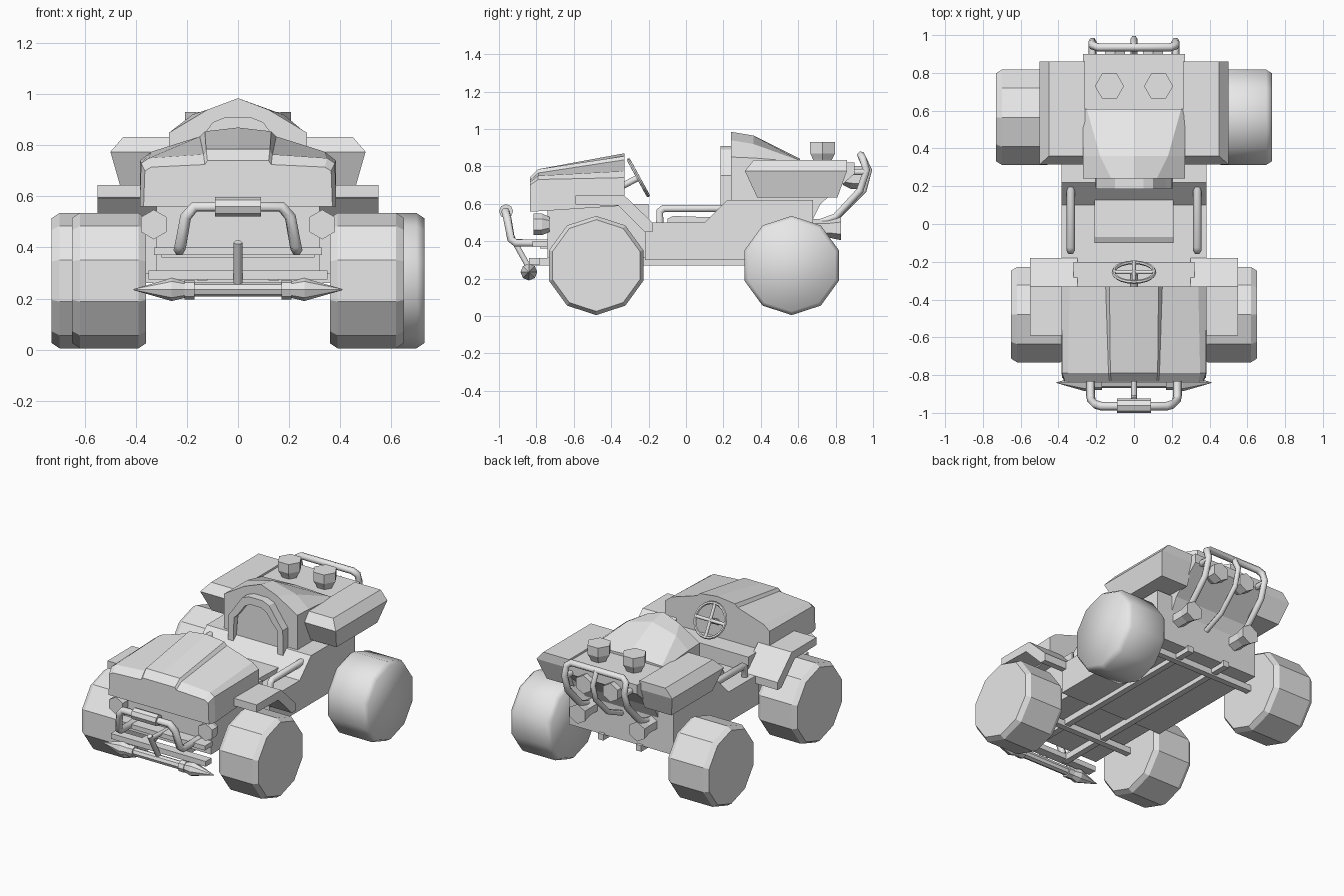
import bpy, bmesh, math
from mathutils import Vector

cube = bpy.data.objects.get("Cube")
if cube:
    bpy.data.objects.remove(cube)

grey = bpy.data.materials.new("plain_grey")
grey.use_nodes = True
grey.diffuse_color = (0.8, 0.8, 0.8, 1)
grey.node_tree.nodes["Principled BSDF"].inputs["Base Color"].default_value = (0.8, 0.8, 0.8, 1)


def loft(name, rings):
    """Skin a closed solid through rings of equal point count."""
    bm = bmesh.new()
    rows = [[bm.verts.new(p) for p in ring] for ring in rings]
    n = len(rows[0])
    for a, b in zip(rows, rows[1:]):
        for i in range(n):
            j = (i + 1) % n
            bm.faces.new((a[i], a[j], b[j], b[i]))
    bm.faces.new(rows[0])
    bm.faces.new(rows[-1])
    bmesh.ops.recalc_face_normals(bm, faces=bm.faces)
    mesh = bpy.data.meshes.new(name)
    bm.to_mesh(mesh)
    bm.free()
    mesh.materials.append(grey)
    obj = bpy.data.objects.new(name, mesh)
    bpy.context.collection.objects.link(obj)
    return obj


def side_prism(name, profile, x0, x1):
    return loft(name, [[(x, y, z) for y, z in profile] for x in (x0, x1)])


def box(name, x0, x1, y0, y1, z0, z1):
    return side_prism(name, [(y0, z0), (y1, z0), (y1, z1), (y0, z1)], x0, x1)


def section(y, half):
    """Mirror a right-hand outline (top centre first) into a full ring."""
    return [(x, y, z) for x, z in half] + [(-x, y, z) for x, z in reversed(half) if x]


def turned(name, origin, axis, stations, sides):
    """Round part: (distance, radius) stations along an axis."""
    a = Vector(axis).normalized()
    up = Vector((0, 0, 1))
    u = Vector((1, 0, 0)) if abs(a.z) > 0.99 else (up - a * a.z).normalized()
    v = a.cross(u)
    rings = []
    for d, r in stations:
        c = Vector(origin) + a * d
        rings.append([c + r * (u * math.cos(t) + v * math.sin(t))
                      for t in (2 * math.pi * i / sides for i in range(sides))])
    return loft(name, rings)


def tube(name, points, radius):
    curve = bpy.data.curves.new(name, "CURVE")
    curve.dimensions = "3D"
    curve.bevel_depth = radius
    curve.bevel_resolution = 1
    curve.use_fill_caps = True
    spline = curve.splines.new("POLY")
    spline.points.add(len(points) - 1)
    for p, co in zip(spline.points, points):
        p.co = (*co, 1)
    temp = bpy.data.objects.new(name + "_path", curve)
    bpy.context.collection.objects.link(temp)
    deps = bpy.context.evaluated_depsgraph_get()
    mesh = bpy.data.meshes.new_from_object(temp.evaluated_get(deps))
    bpy.data.objects.remove(temp)
    mesh.materials.clear()
    mesh.materials.append(grey)
    obj = bpy.data.objects.new(name, mesh)
    bpy.context.collection.objects.link(obj)
    return obj


def mirrored(points):
    return points + [(-x, y, z) for x, y, z in reversed(points)]


# Wheels, ten-sided with chamfered rims
for side, s in (("left", 1), ("right", -1)):
    for end, y, inner, outer in (("front", -0.48, 0.36, 0.65), ("rear", 0.565, 0.43, 0.73)):
        w = outer - inner
        wheel = turned(f"{end}_{side}_wheel", (s * inner, y, 0.27), (s, 0, 0),
                       [(0, 0.245), (0.03, 0.265), (w - 0.03, 0.265), (w, 0.245)], 10)
        if end == "rear" and s == 1:
            wheel.data.shade_smooth()

# Chassis: axles, rails and floor tub
for end, y, x in (("front", -0.48, 0.4), ("rear", 0.565, 0.5)):
    box(end + "_axle", -x, x, y - 0.02, y + 0.02, 0.26, 0.3)
for side, s in (("left", 1), ("right", -1)):
    box(side + "_rail", s * 0.12, s * 0.16, -0.82, 0.7, 0.27, 0.31)
box("front_cross_beam", -0.35, 0.35, -0.84, -0.78, 0.275, 0.31)
side_prism("floor_tub", [(-0.22, 0.3), (-0.22, 0.5), (0.1, 0.5), (0.22, 0.62),
                         (0.68, 0.62), (0.68, 0.3)], -0.385, 0.385)
box("engine_block", -0.32, 0.32, -0.74, -0.2, 0.31, 0.6)
box("floor_pan_edge", -0.3, 0.3, -0.78, -0.74, 0.36, 0.4)

# Hood with a raised centre panel
loft("hood", [
    section(-0.835, [(0, .74), (.12, .74), (.13, .725), (.34, .715), (.365, .70), (.37, .56)]),
    section(-0.79, [(0, .785), (.125, .785), (.135, .765), (.35, .75), (.38, .73), (.385, .56)]),
    section(-0.33, [(0, .87), (.13, .855), (.15, .835), (.34, .775), (.385, .74), (.385, .59)]),
])

# Per-side body parts
for side, s in (("left", 1), ("right", -1)):
    side_prism(side + "_front_fender",
               [(-0.59, 0.595), (-0.59, 0.645), (-0.33, 0.645), (-0.18, 0.5),
                (-0.18, 0.45), (-0.22, 0.45), (-0.36, 0.59)], s * 0.3, s * 0.55)
    rings = []
    for z, x, y0, y1 in ((0.635, 0.46, 0.38, 0.81), (0.775, 0.5, 0.315, 0.86), (0.833, 0.45, 0.36, 0.86)):
        rings.append([(s * 0.26, y0, z), (s * x, y0, z), (s * x, y1, z), (s * 0.26, y1, z)])
    loft(side + "_side_pod", rings)
    tube(side + "_grab_rail", [(s * .335, -.14, .47), (s * .335, -.14, .56), (s * .335, -.12, .575),
                               (s * .335, 0.25, .575)], 0.023)
    turned(side + "_headlight", (s * 0.33, -0.73, 0.49), (0, -1, 0),
           [(0, 0.04), (0.04, 0.058), (0.085, 0.058)], 6)
    turned(side + "_deck_lamp", (s * 0.13, 0.73, 0.81), (0, 0, 1),
           [(0, 0.045), (0.03, 0.06), (0.06, 0.077), (0.12, 0.077)], 6)
    turned(side + "_upper_rear_lamp", (s * 0.1, 0.84, 0.74), (0, 1, 0),
           [(0, 0.04), (0.04, 0.06), (0.1, 0.062)], 6)
    turned(side + "_lower_rear_lamp", (s * 0.22, 0.66, 0.47), (0, 1, 0),
           [(0, 0.05), (0.1, 0.05), (0.17, 0.065)], 6)

# Rear deck and faired hump
side_prism("rear_deck", [(0.24, 0.5), (0.24, 0.82), (0.9, 0.82), (0.9, 0.76), (0.72, 0.6), (0.67, 0.5)],
           -0.27, 0.27)
loft("rear_hump", [
    section(0.24, [(0, .985), (.12, .94), (.27, .85), (.27, .78)]),
    section(0.36, [(0, .965), (.18, .92), (.27, .845), (.27, .78)]),
    section(0.61, [(0, .84), (.25, .83), (.27, .825), (.27, .78)]),
])

# Seat: cushion, padded back and arched frame
side_prism("seat_cushion", [(-0.1, 0.49), (-0.1, 0.52), (-0.07, 0.535), (0.22, 0.525), (0.22, 0.49)], -0.21, 0.21)
arch = [(0, .87), (.08, .85), (.15, .76), (.17, .52)]
loft("seat_back", [section(0.215, arch), section(0.25, arch)])
outer = [(.205, .5), (.2, .75), (.17, .79), (.1, .89), (.05, .91)]
inner = [(.165, .5), (.16, .74), (.13, .77), (.08, .84), (.04, .86)]
for i in range(len(outer) - 1):
    quad = [outer[i], outer[i + 1], inner[i + 1], inner[i]]
    for side, s in (("left", 1), ("right", -1)):
        loft(f"{side}_seat_frame_{i + 1}", [[(s * x, y, z) for x, z in quad] for y in (0.185, 0.25)])
box("seat_frame_crown", -0.05, 0.05, 0.185, 0.25, 0.86, 0.91)

# Steering wheel and column
hub = Vector((0, -0.255, 0.74))
down = Vector((0, 0.48, -0.877))
tilt = math.atan2(0.877, 0.48)
bpy.ops.mesh.primitive_torus_add(location=hub, rotation=(-tilt, 0, 0), major_segments=20,
                                 minor_segments=6, major_radius=0.108, minor_radius=0.01)
rim = bpy.context.object
rim.name = "steering_rim"
rim.data.materials.append(grey)
for name, d in (("vertical", down), ("horizontal", Vector((1, 0, 0)))):
    tube(name + "_steering_spoke", [hub - d * 0.105, hub + d * 0.105], 0.011)
tube("steering_column", [(0, -0.35, 0.69), hub], 0.02)

# Front bumper hoop with centre sleeve
tube("front_bumper", mirrored([(.23, -.74, .39), (.23, -.91, .39), (.225, -.935, .41), (.205, -.955, .52),
                               (.17, -.965, .56)]), 0.023)
turned("bumper_sleeve", (-0.09, -0.962, 0.56), (1, 0, 0), [(0, 0.038), (0.18, 0.038)], 8)
box("bumper_mount", -0.33, 0.33, -0.82, -0.74, 0.37, 0.4)

# Spiked ram bar and its strut
turned("ram_bar", (0, -0.84, 0.235), (1, 0, 0),
       [(-.41, .002), (-.26, .045), (-.21, .033), (-.21, .038), (-.17, .038), (-.17, .027),
        (.17, .027), (.17, .038), (.21, .038), (.21, .033), (.26, .045), (.41, .002)], 8)
tube("ram_strut", [(0, -0.93, 0.42), (0, -0.835, 0.25)], 0.017)
tube("ram_strut_brace", [(0, -0.92, 0.4), (0, -0.74, 0.39)], 0.015)

# Rear roll hoop with middle bar
tube("rear_hoop", mirrored([(.22, .72, .5), (.22, .80, .53), (.22, .93, .67), (.22, .965, .78),
                            (.22, .945, .84), (.19, .935, .86)]), 0.022)
tube("rear_middle_bar", [(0, .68, .48), (0, .82, .54), (0, .95, .67), (0, .98, .78), (0, .94, .86)], 0.018)
for side, s in (("left", 1), ("right", -1)):
    tube(side + "_hoop_stay", [(s * .22, .86, .77), (s * .22, .96, .77)], 0.02)
